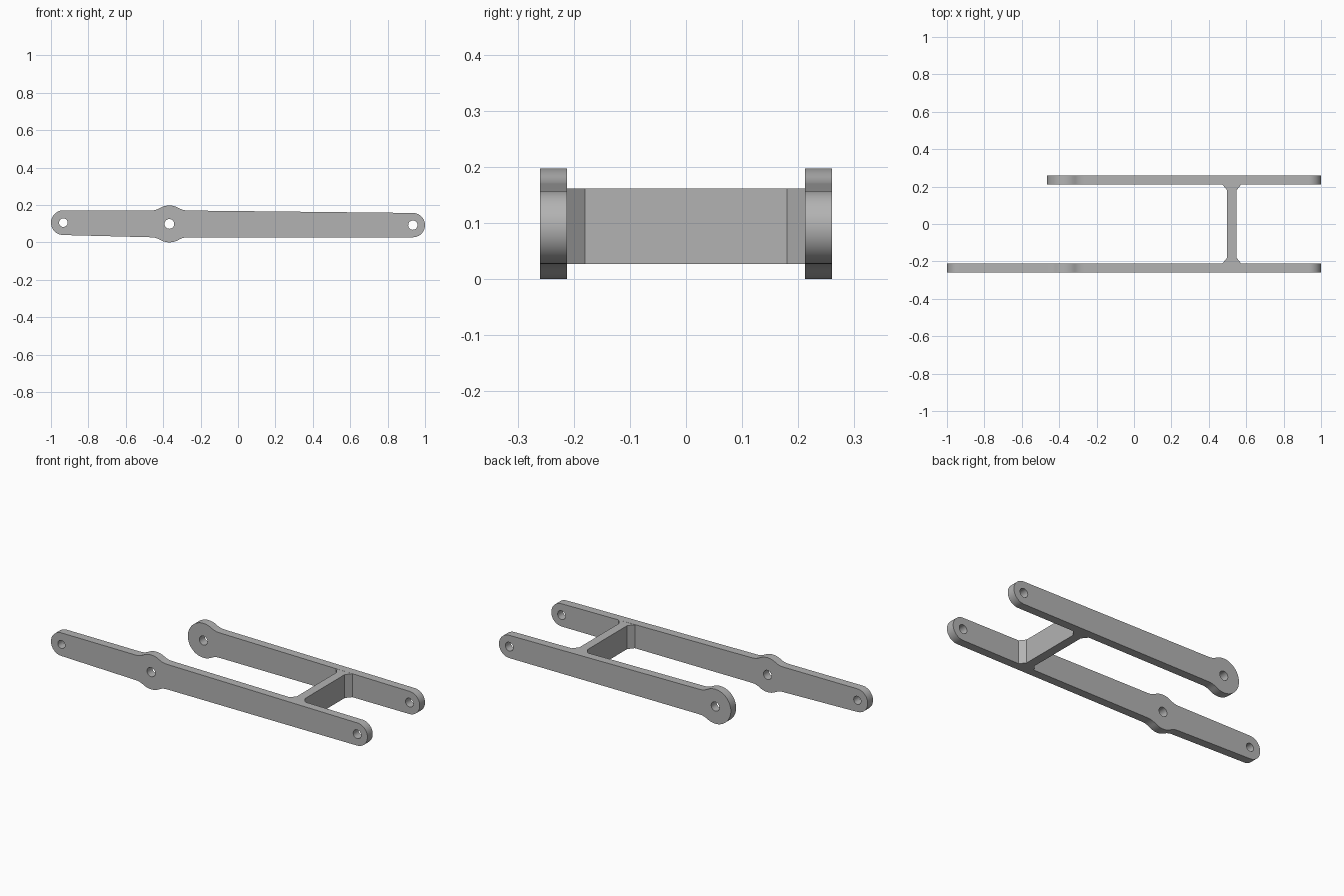
import bpy
import bmesh
from math import sin, cos, sqrt, atan2, radians, degrees
from mathutils import Vector

cube = bpy.data.objects.get("Cube")
if cube:
    bpy.data.objects.remove(cube)

# Material
grey = bpy.data.materials.new("plain grey")
grey.use_nodes = True
colour = (0.45, 0.45, 0.45, 1)
grey.diffuse_color = colour
grey.node_tree.nodes["Principled BSDF"].inputs["Base Color"].default_value = colour

ARM_OUT, ARM_IN = 0.26, 0.212
# Pivot centres (x, z) and radii
LEFT_END, LEFT_R = (0.935, 0.092), 0.065
RIGHT_END, RIGHT_R = (-0.934, 0.105), 0.066
BOSS, BOSS_R = (-0.367, 0.0985), 0.0985
BOSS_HALF, FILLET = 0.0715, 0.1


def arc(centre, r, start, end, steps):
    angles = [radians(start + (end - start) * i / steps) for i in range(steps + 1)]
    return [(centre[0] + r * cos(a), centre[1] + r * sin(a)) for a in angles]


def finish(name, bm):
    bmesh.ops.recalc_face_normals(bm, faces=bm.faces)
    mesh = bpy.data.meshes.new(name)
    bm.to_mesh(mesh)
    bm.free()
    mesh.materials.append(grey)
    obj = bpy.data.objects.new(name, mesh)
    bpy.context.collection.objects.link(obj)
    bpy.ops.object.select_all(action='DESELECT')
    obj.select_set(True)
    bpy.context.view_layer.objects.active = obj
    bpy.ops.object.shade_smooth_by_angle(angle=radians(25))
    return obj


def extrude(name, loops, start, vector):
    """Fill closed loops of points (inner loops are holes) and extrude them."""
    bm = bmesh.new()
    edges = []
    for loop in loops:
        verts = [bm.verts.new(start(p)) for p in loop]
        edges += [bm.edges.new((v, verts[i - 1])) for i, v in enumerate(verts)]
    bmesh.ops.triangle_fill(bm, edges=edges, use_beauty=True, normal=vector)
    bmesh.ops.dissolve_limit(bm, angle_limit=0.01, verts=[], edges=bm.edges)
    result = bmesh.ops.extrude_face_region(bm, geom=bm.faces[:], use_keep_orig=True)
    moved = [g for g in result["geom"] if isinstance(g, bmesh.types.BMVert)]
    bmesh.ops.translate(bm, verts=moved, vec=vector)
    return finish(name, bm)


# Boss blends: concave arcs tangent to the boss and to the arm edges
rise = BOSS_HALF + FILLET
reach = sqrt((BOSS_R + FILLET) ** 2 - rise ** 2)
t = degrees(atan2(rise, reach))


def blend(side, up, start, end):
    centre = (BOSS[0] + side * reach, BOSS[1] + up * rise)
    return arc(centre, FILLET, start, end, 8)


nose = arc(LEFT_END, LEFT_R, -90, 90, 24)
top_blend = blend(1, 1, 270, 180 + t)
bottom_blend = blend(1, -1, 180 - t, 90)

front_outline = (nose + top_blend + arc(BOSS, BOSS_R, t, 180 - t, 12)[1:-1]
                 + blend(-1, 1, 360 - t, 270)
                 + arc(RIGHT_END, RIGHT_R, 90, 270, 24)
                 + blend(-1, -1, 90, t)
                 + arc(BOSS, BOSS_R, 180 + t, 360 - t, 12)[1:-1] + bottom_blend)
rear_outline = (nose + top_blend
                + arc(BOSS, BOSS_R, t, 360 - t, 40)[1:-1] + bottom_blend)

# Pin holes
end_hole = arc(LEFT_END, 0.025, 0, 360, 24)[:-1]
boss_hole = arc(BOSS, 0.026, 0, 360, 24)[:-1]
far_hole = arc(RIGHT_END, 0.023, 0, 360, 24)[:-1]

# Side arms
thickness = Vector((0, ARM_OUT - ARM_IN, 0))
extrude("front_arm", [front_outline, end_hole, boss_hole, far_hole],
        lambda p: (p[0], -ARM_OUT, p[1]), thickness)
extrude("rear_arm", [rear_outline, end_hole, boss_hole],
        lambda p: (p[0], ARM_IN, p[1]), thickness)

# Cross beam with chamfered corners where it meets the arms
mid, half, flare, flat_end = 0.523, 0.025, 0.051, 0.18
quarter = [(flare, ARM_IN), (half, flat_end)]
right = [(mid + x, y) for x, y in quarter]
right += [(x, -y) for x, y in reversed(right)]
beam_outline = right + [(2 * mid - x, y) for x, y in reversed(right)]
extrude("cross_beam", [beam_outline],
        lambda p: (p[0], p[1], 0.027), Vector((0, 0, 0.134)))
